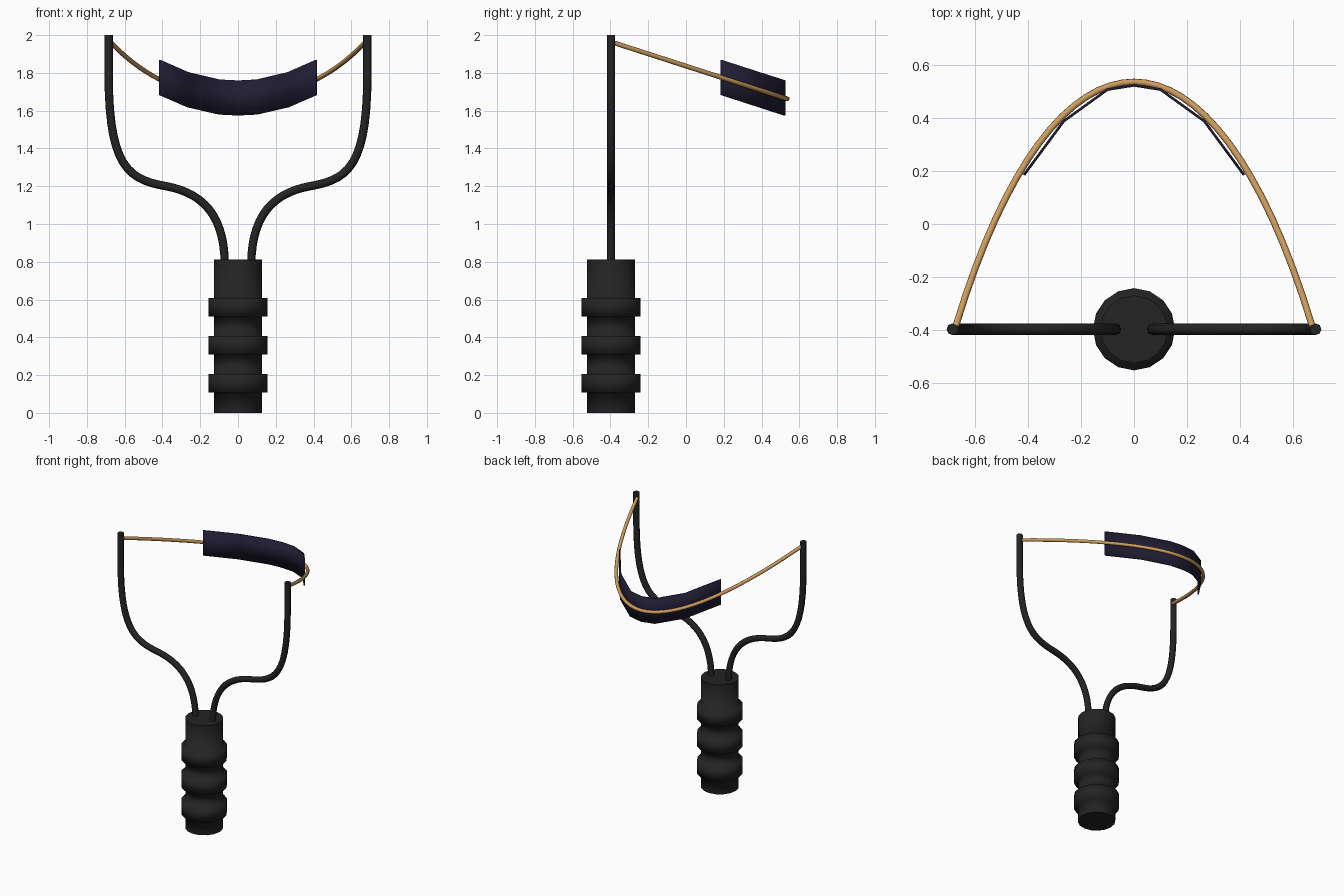
import bpy, bmesh, math
from mathutils import Vector

cube = bpy.data.objects.get("Cube")
if cube:
    bpy.data.objects.remove(cube, do_unlink=True)

GRIP_Y = -0.397


def make_material(name, color):
    m = bpy.data.materials.new(name)
    m.use_nodes = True
    m.diffuse_color = (*color, 1)
    bsdf = next(n for n in m.node_tree.nodes if n.type == 'BSDF_PRINCIPLED')
    bsdf.inputs["Base Color"].default_value = (*color, 1)
    bsdf.inputs["Roughness"].default_value = 0.7
    return m


black = make_material("black rubber", (0.017, 0.017, 0.017))
navy = make_material("navy leather", (0.014, 0.012, 0.032))
tan = make_material("tan elastic", (0.62, 0.34, 0.11))


def add_mesh(name, bm, mat):
    bmesh.ops.recalc_face_normals(bm, faces=bm.faces)
    mesh = bpy.data.meshes.new(name)
    bm.to_mesh(mesh)
    bm.free()
    mesh.materials.append(mat)
    obj = bpy.data.objects.new(name, mesh)
    bpy.context.collection.objects.link(obj)
    return obj


def lathe(name, profile, sides, mat):
    """Closed solid of revolution around z from (radius, height) pairs."""
    bm = bmesh.new()
    rings = []
    for r, z in profile:
        angles = [2 * math.pi * i / sides for i in range(sides)]
        rings.append([bm.verts.new((r * math.cos(a), r * math.sin(a), z)) for a in angles])
    for low, high in zip(rings, rings[1:]):
        for i in range(sides):
            j = (i + 1) % sides
            bm.faces.new((low[i], low[j], high[j], high[i]))
    bm.faces.new(rings[0])
    bm.faces.new(rings[-1])
    for f in bm.faces:
        f.smooth = len(f.verts) == 4
    return add_mesh(name, bm, mat)


def tube(name, points, radius, mat, steps=14):
    """Round capped tube along bezier points given as (left handle, point, right handle)."""
    curve = bpy.data.curves.new(name, 'CURVE')
    curve.dimensions = '3D'
    curve.bevel_depth = radius
    curve.bevel_resolution = 2
    curve.resolution_u = steps
    curve.use_fill_caps = True
    spline = curve.splines.new('BEZIER')
    spline.bezier_points.add(len(points) - 1)
    for bp, (left, co, right) in zip(spline.bezier_points, points):
        bp.handle_left_type = bp.handle_right_type = 'FREE'
        bp.handle_left, bp.co, bp.handle_right = left, co, right
    curve.materials.append(mat)
    obj = bpy.data.objects.new(name, curve)
    bpy.context.collection.objects.link(obj)
    bpy.ops.object.select_all(action='DESELECT')
    obj.select_set(True)
    bpy.context.view_layer.objects.active = obj
    bpy.ops.object.convert(target='MESH')
    bpy.ops.object.shade_smooth_by_angle(angle=math.radians(60))
    return bpy.context.object


# Grip with three raised ribs
CORE, RIB = 0.128, 0.155
profile = [(CORE, 0)]
for bottom in (0.107, 0.309, 0.511):
    top = bottom + 0.098
    profile += [(CORE, bottom), (RIB, bottom), (RIB, top), (CORE, top)]
profile.append((CORE, 0.812))
grip = lathe("grip", profile, 16, black)
grip.location.y = GRIP_Y

# Two mirrored fork arms rising out of the grip
for side, sx in (("left", 1), ("right", -1)):
    def at(x, z):
        return Vector((sx * x, GRIP_Y, z))
    tube(side + "_fork_arm", [
        (at(0.07, 0.7), at(0.07, 0.78), at(0.07, 1.05)),
        (at(0.19, 1.165), at(0.38, 1.2), at(0.58, 1.235)),
        (at(0.685, 1.3), at(0.685, 1.8), at(0.685, 1.85)),
        (at(0.685, 1.95), at(0.685, 2.0), at(0.685, 2.05)),
    ], 0.022, black)


# Elastic band lying in one tilted plane
def on_band(x, y):
    return Vector((x, y, 1.962 - 0.323 * (y + 0.39)))


ends = [on_band(-0.672, -0.385), on_band(0.672, -0.385)]
pulls = [on_band(-0.3, 0.843), on_band(0.3, 0.843)]
tube("elastic_band", [
    (ends[0], ends[0], pulls[0]),
    (pulls[1], ends[1], ends[1]),
], 0.0125, tan, steps=32)

# Upright pouch strip lining the inside of the band
half = [(0.1, 0.507), (0.265, 0.388), (0.415, 0.185)]
path = [(-x, y) for x, y in reversed(half)] + [(0, 0.523)] + half
bm = bmesh.new()
columns = []
for x, y in path:
    z = on_band(x, y).z
    columns.append([bm.verts.new((x, y, z + h)) for h in (-0.093, 0.093)])
for a, b in zip(columns, columns[1:]):
    bm.faces.new((a[0], b[0], b[1], a[1])).smooth = True
pouch = add_mesh("pouch", bm, navy)
solid = pouch.modifiers.new("thickness", 'SOLIDIFY')
solid.thickness = 0.01
solid.offset = 0
